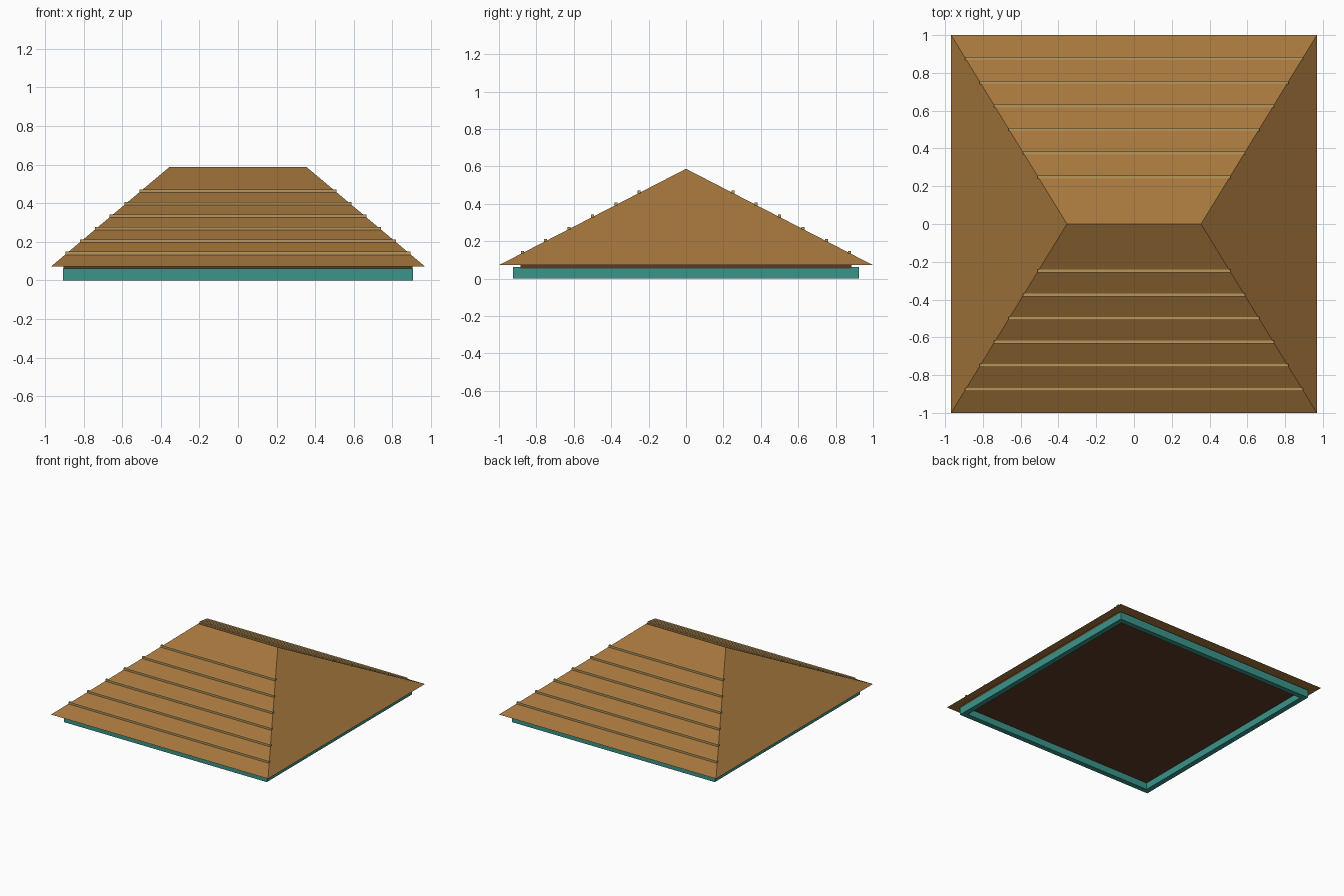
import bpy
import bmesh

cube = bpy.data.objects.get("Cube")
if cube:
    bpy.data.objects.remove(cube, do_unlink=True)


def material(name, rgb):
    linear = [((c / 255 + 0.055) / 1.055) ** 2.4 for c in rgb] + [1]
    mat = bpy.data.materials.new(name)
    mat.use_nodes = True
    mat.diffuse_color = linear
    mat.node_tree.nodes["Principled BSDF"].inputs["Base Color"].default_value = linear
    return mat


def make_object(name, bm, mat):
    bmesh.ops.recalc_face_normals(bm, faces=bm.faces)
    mesh = bpy.data.meshes.new(name)
    bm.to_mesh(mesh)
    bm.free()
    mesh.materials.append(mat)
    obj = bpy.data.objects.new(name, mesh)
    bpy.context.collection.objects.link(obj)
    return obj


def box(name, low, high, mat):
    bm = bmesh.new()
    bmesh.ops.create_cube(bm, size=1)
    for v in bm.verts:
        v.co = [lo + (c + 0.5) * (hi - lo) for c, lo, hi in zip(v.co, low, high)]
    return make_object(name, bm, mat)


shingle = material("shingle brown", (165, 118, 60))
batten = material("batten tan", (185, 150, 90))
teal = material("beam teal", (58, 149, 138))
dark = material("ceiling dark brown", (90, 58, 38))

EAVE_X, EAVE_Y, EAVE_Z = 0.968, 1.0, 0.072
RIDGE_X, RIDGE_Z = 0.355, 0.587

# Hipped roof with a short ridge
bm = bmesh.new()
eaves = [bm.verts.new((sx * EAVE_X, sy * EAVE_Y, EAVE_Z))
         for sx, sy in ((-1, -1), (1, -1), (1, 1), (-1, 1))]
left, right = [bm.verts.new((s * RIDGE_X, 0, RIDGE_Z)) for s in (1, -1)]
a, b, c, d = eaves
for face in ((a, b, left, right), (c, d, right, left), (b, c, left), (d, a, right), (d, c, b, a)):
    bm.faces.new(face)
make_object("hip_roof", bm, shingle)

# Ceiling slab under the roof
box("ceiling", (-0.903, -0.885, 0.054), (0.903, 0.885, 0.073), dark)

# Wall beams around the base
for side, name in ((-1, "front"), (1, "back")):
    y = side * 0.905
    box(name + "_beam", (-0.905, y - 0.021, 0), (0.905, y + 0.021, 0.062), teal)
for side, name in ((1, "left"), (-1, "right")):
    x = side * 0.884
    box(name + "_beam", (x - 0.021, -0.884, 0), (x + 0.021, 0.884, 0.055), teal)

# Battens across the front and back slopes
for side, name in ((-1, "front"), (1, "back")):
    for i in range(6):
        t = 0.25 + i * 0.125
        half = RIDGE_X + (EAVE_X - RIDGE_X) * t + 0.003
        z = RIDGE_Z + (EAVE_Z - RIDGE_Z) * t
        y = side * t
        box(f"{name}_batten_{i + 1}", (-half, y - 0.008, z - 0.007),
            (half, y + 0.008, z + 0.012), batten)
